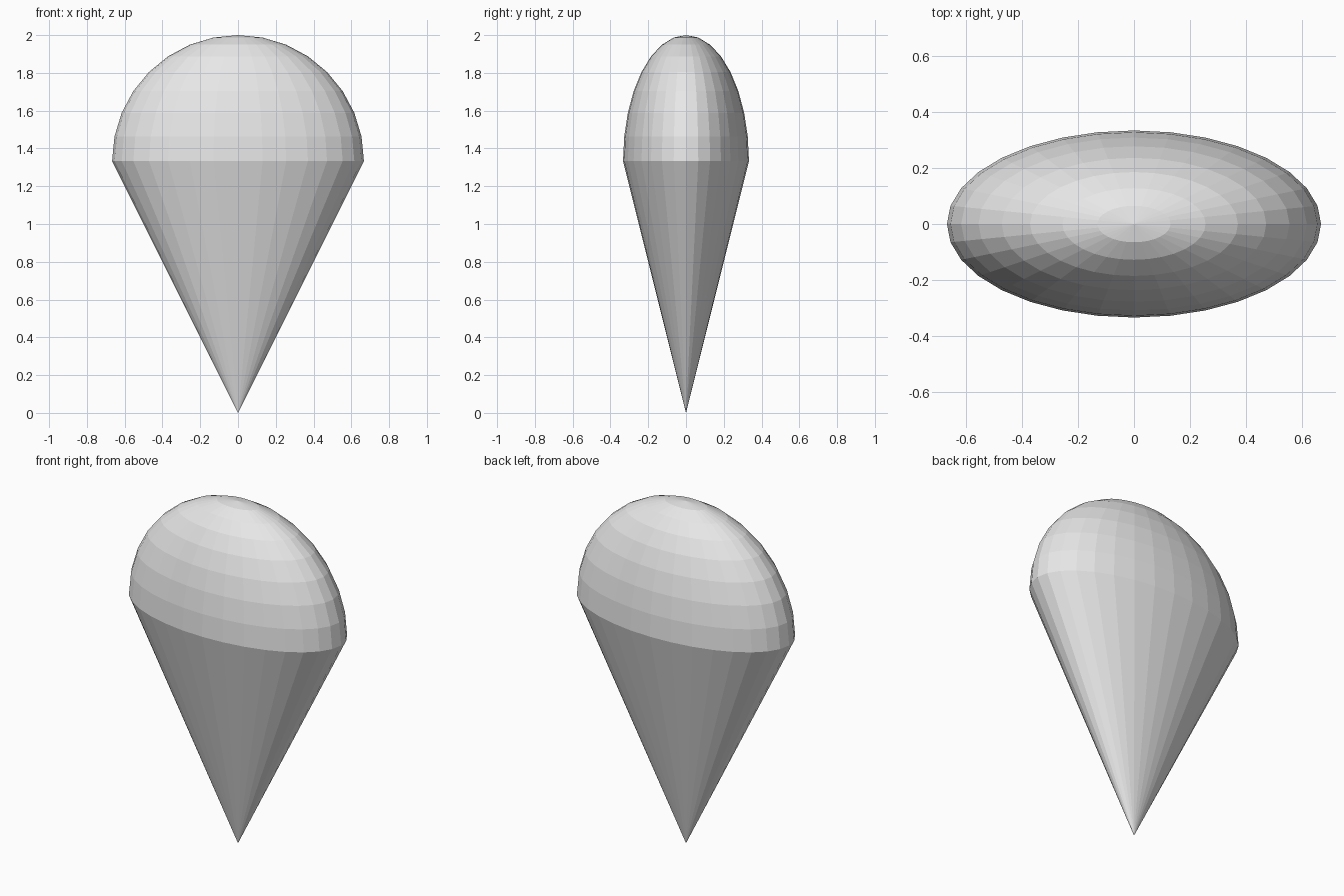
import bpy
import bmesh
from mathutils import Matrix, Vector

cube = bpy.data.objects.get("Cube")
if cube:
    bpy.data.objects.remove(cube, do_unlink=True)

SEGMENTS = 32
RADIUS = 2 / 3          # half width
RIM = 4 / 3             # height where cone meets dome
FLATTEN = Matrix.Diagonal((1, 0.5, 1, 1))

grey = bpy.data.materials.new("light grey")
grey.use_nodes = True
colour = (0.8, 0.8, 0.8, 1)
grey.diffuse_color = colour
grey.node_tree.nodes["Principled BSDF"].inputs["Base Color"].default_value = colour


def add_part(name, bm):
    """Flatten front to back and turn into a flat-shaded object."""
    bm.transform(FLATTEN)
    bmesh.ops.recalc_face_normals(bm, faces=bm.faces)
    mesh = bpy.data.meshes.new(name)
    bm.to_mesh(mesh)
    bm.free()
    mesh.materials.append(grey)
    obj = bpy.data.objects.new(name, mesh)
    bpy.context.collection.objects.link(obj)
    return obj


# Dome: upper half of a sphere
bm = bmesh.new()
bmesh.ops.create_uvsphere(bm, u_segments=SEGMENTS, v_segments=16, radius=RADIUS)
low = [v for v in bm.verts if v.co.z < -0.01]
bmesh.ops.delete(bm, geom=low, context='VERTS')
bmesh.ops.translate(bm, verts=bm.verts, vec=Vector((0, 0, RIM)))
add_part("dome", bm)

# Cone: point down, open at the rim
bm = bmesh.new()
bmesh.ops.create_cone(bm, cap_ends=False, segments=SEGMENTS,
                      radius1=0, radius2=RADIUS, depth=RIM)
bmesh.ops.remove_doubles(bm, verts=bm.verts, dist=0.0001)
bmesh.ops.translate(bm, verts=bm.verts, vec=Vector((0, 0, RIM / 2)))
add_part("cone", bm)
